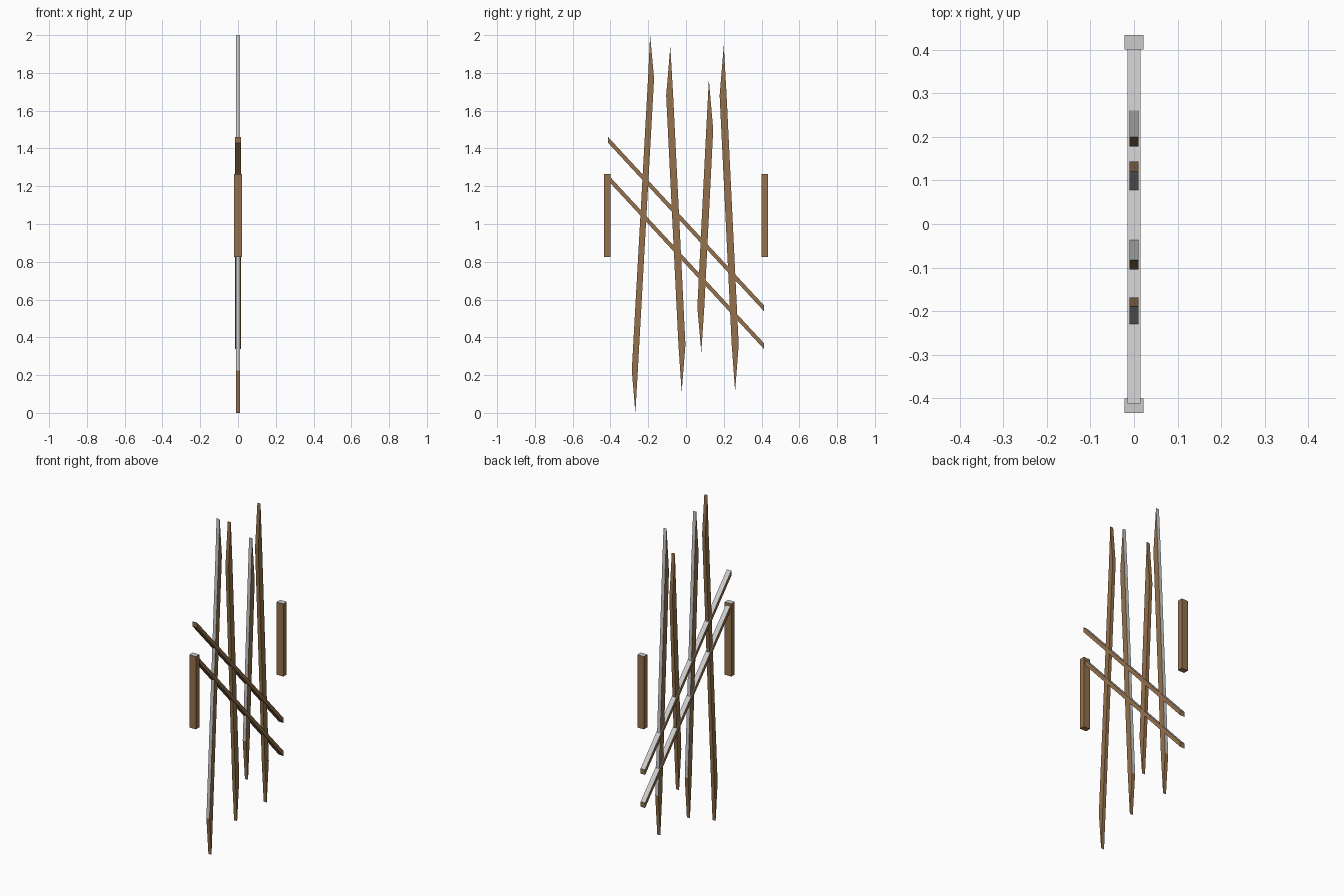
import bpy, bmesh

if "Cube" in bpy.data.objects:
    bpy.data.objects.remove(bpy.data.objects["Cube"])


def material(name, color):
    m = bpy.data.materials.new(name)
    m.diffuse_color = color
    m.use_nodes = True
    m.node_tree.nodes["Principled BSDF"].inputs["Base Color"].default_value = m.diffuse_color
    return m


wood = material("wood", (0.30, 0.165, 0.07, 1))
pale = material("bare_grey", (0.8, 0.8, 0.8, 1))


def slab(name, profile, half, grey_edges):
    """Extrude a (y, z) outline across x; the listed outline edges are grey."""
    bm = bmesh.new()
    a = [bm.verts.new((-half, y, z)) for y, z in profile]
    b = [bm.verts.new((half, y, z)) for y, z in profile]
    bm.faces.new(a)
    bm.faces.new(b[::-1])
    n = len(profile)
    for i in range(n):
        j = (i + 1) % n
        f = bm.faces.new((a[i], b[i], b[j], a[j]))
        f.material_index = int(i in grey_edges)
    bmesh.ops.recalc_face_normals(bm, faces=bm.faces)
    me = bpy.data.meshes.new(name)
    bm.to_mesh(me)
    bm.free()
    me.materials.append(wood)
    me.materials.append(pale)
    ob = bpy.data.objects.new(name, me)
    bpy.context.collection.objects.link(ob)
    return ob


# Short posts at both ends
for side, y in (("left", -0.4175), ("right", 0.4175)):
    w, lo, hi = 0.0165, 0.825, 1.265
    slab(side + "_post", [(y - w, lo), (y + w, lo), (y + w, hi), (y - w, hi)],
         0.022, {2})

# Two slanting rails with upright cut ends
for name, drop in (("upper_rail", 0.0), ("lower_rail", 0.2)):
    l, r, t = 1.46 - drop, 0.57 - drop, 0.031
    slab(name, [(-0.412, l - t), (0.412, r - t), (0.412, r), (-0.412, l)],
         0.015, {2})

# Leaning pickets, pointed at both ends:
# top tip, top shoulder (left y, z), bottom shoulder (left y, z), bottom tip, width
pickets = [
    ((-0.190, 2.00), (-0.201, 1.77), (-0.287, 0.225), (-0.268, 0.00), 0.032, "left"),
    ((-0.083, 1.94), (-0.105, 1.68), (-0.040, 0.36), (-0.023, 0.11), 0.037, "right"),
    ((0.121, 1.765), (0.107, 1.50), (0.060, 0.56), (0.081, 0.32), 0.037, "left"),
    ((0.200, 1.945), (0.178, 1.68), (0.242, 0.36), (0.260, 0.115), 0.037, "right"),
]
for i, (top, lt, lb, bottom, w, grey_side) in enumerate(pickets):
    outline = [top, lt, lb, bottom, (lb[0] + w, lb[1]), (lt[0] + w, lt[1])]
    slab(f"picket_{i + 1}", outline, 0.0105,
         {0, 1} if grey_side == "left" else {4, 5})
